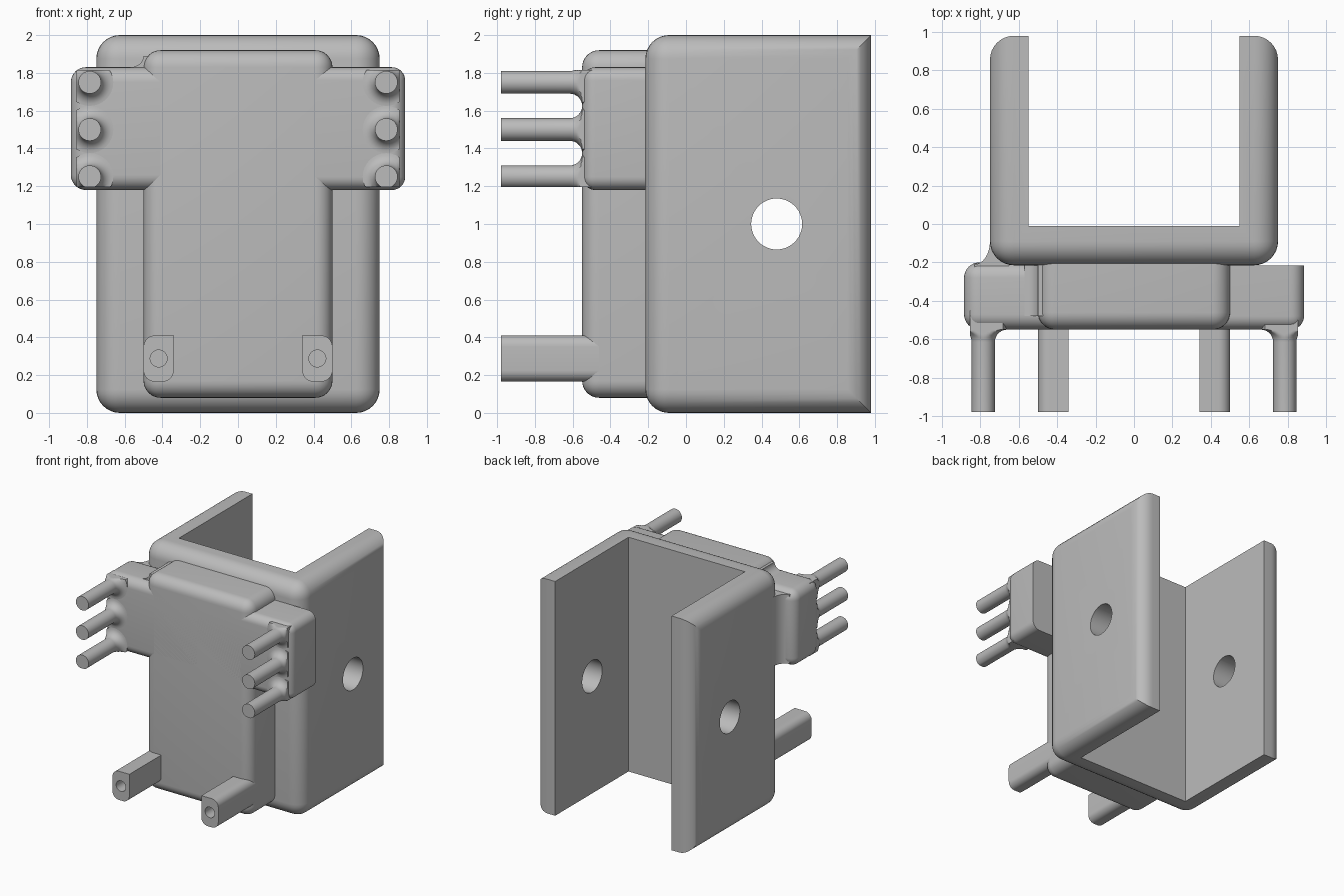
import bpy, bmesh
from math import sin, cos, pi
from mathutils import Vector

cube = bpy.data.objects.get("Cube")
if cube:
    bpy.data.objects.remove(cube, do_unlink=True)

# Single plain grey
grey = bpy.data.materials.new("plain grey")
grey.use_nodes = True
colour = (0.5, 0.5, 0.5, 1)
grey.diffuse_color = colour
grey.node_tree.nodes["Principled BSDF"].inputs["Base Color"].default_value = colour


def make(name, bm):
    bmesh.ops.recalc_face_normals(bm, faces=bm.faces)
    mesh = bpy.data.meshes.new(name)
    bm.to_mesh(mesh)
    bm.free()
    mesh.materials.append(grey)
    ob = bpy.data.objects.new(name, mesh)
    bpy.context.collection.objects.link(ob)
    return ob


def box(name, lo, hi, radius=0, keep_sharp=None):
    """Box with rounded edges, except edges whose midpoint is in keep_sharp."""
    lo, hi = Vector(lo), Vector(hi)
    bm = bmesh.new()
    bmesh.ops.create_cube(bm, size=1)
    for v in bm.verts:
        v.co = (lo + hi) / 2 + v.co * (hi - lo)
    if radius:
        edges = []
        for e in bm.edges:
            mid = (e.verts[0].co + e.verts[1].co) / 2
            if not keep_sharp(mid):
                edges.append(e)
        bmesh.ops.bevel(bm, geom=edges, offset=radius, segments=8,
                        profile=0.5, affect='EDGES', clamp_overlap=True)
    return make(name, bm)


def prism(name, points, depth):
    """Extrude a flat outline of 3D points along a vector."""
    bm = bmesh.new()
    face = bm.faces.new([bm.verts.new(p) for p in points])
    out = bmesh.ops.extrude_face_region(bm, geom=[face])
    for v in out["geom"]:
        if isinstance(v, bmesh.types.BMVert):
            v.co += Vector(depth)
    return make(name, bm)


def lathe(name, profile, centre, axis='y', sides=32, limit=None):
    """Rings of (distance, radius) around the x or y axis, capped."""
    bm = bmesh.new()
    rings = []
    for d, r in profile:
        ring = []
        for i in range(sides):
            a = 2 * pi * i / sides
            u, w = r * cos(a), r * sin(a)
            co = Vector((u, d, w) if axis == 'y' else (d, u, w)) + Vector(centre)
            ring.append(bm.verts.new(limit(co) if limit else co))
        rings.append(ring)
    for a, b in zip(rings, rings[1:]):
        for i in range(sides):
            j = (i + 1) % sides
            bm.faces.new((a[i], a[j], b[j], b[i]))
    bm.faces.new(rings[0])
    bm.faces.new(rings[-1])
    return make(name, bm)


def cut(ob, cutter):
    mod = ob.modifiers.new("cut", 'BOOLEAN')
    mod.operation = 'DIFFERENCE'
    mod.solver = 'EXACT'
    mod.object = cutter
    bpy.context.view_layer.objects.active = ob
    bpy.ops.object.modifier_apply(modifier=mod.name)
    bpy.data.objects.remove(cutter, do_unlink=True)


BACK, FRONT = 0.98, -0.55
parts = []

# U-shaped channel with a cross hole through both arms
channel = box("channel", (-0.75, -0.215, 0), (0.75, BACK, 2), 0.125,
              lambda m: m.y > BACK - 0.01 and abs(m.x) < 0.1)
cut(channel, box("cavity_cutter", (-0.55, -0.01, -1), (0.55, 2, 3)))
cut(channel, lathe("hole_cutter", [(-1, 0.135), (1, 0.135)], (0, 0.48, 1), 'x', 48))
parts.append(channel)

# Front block
parts.append(box("front_block", (-0.5, FRONT, 0.08), (0.5, -0.1, 1.92), 0.09,
                 lambda m: m.y > -0.11))

# Ears: the left one has a square back, the right one is rounded all round
parts.append(box("left_ear", (0, FRONT, 1.18), (0.885, -0.215, 1.83), 0.07,
                 lambda m: m.x < 0.01 or m.y > -0.22))
parts.append(box("right_ear", (-0.885, FRONT, 1.18), (0, -0.2, 1.83), 0.08,
                 lambda m: m.x > -0.01))

# Hollow blends on the right ear: to the channel side and to the block top
arc = [(cos(i * pi / 16), sin(i * pi / 16)) for i in range(9)]
side = [(-0.83 + 0.08 * c, -0.09 - 0.12 * s, 1.21) for c, s in arc]
side += [(-0.83, -0.3, 1.21), (-0.65, -0.3, 1.21), (-0.65, -0.09, 1.21)]
parts.append(prism("right_ear_side_blend", side, (0, 0, 0.59)))
top = [(-0.57 + 0.07 * c, -0.48, 1.89 - 0.06 * s) for c, s in arc]
top += [(-0.57, -0.48, 1.78), (-0.44, -0.48, 1.78), (-0.44, -0.48, 1.89)]
parts.append(prism("right_ear_top_blend", top, (0, 0.3, 0)))


# Pins flare into the ears but stay within their outline
def within_ear(co):
    co.x = max(-0.855, min(0.855, co.x))
    co.z = max(1.195, min(1.815, co.z))
    return co


flare = [(-0.615 + 0.065 * s, 0.125 - 0.065 * c) for c, s in arc]
pin_profile = [(-BACK, 0.06)] + flare + [(-0.45, 0.125)]
for name, sx in (("left", 1), ("right", -1)):
    for level, z in (("lower", 1.25), ("middle", 1.5), ("upper", 1.75)):
        parts.append(lathe(f"{name}_{level}_pin", pin_profile,
                           (sx * 0.785, 0, z), limit=within_ear))

    # Foot peg: three rounded corners, square inner top corner, blind hole
    inner, outer, low, high, r = 0.34, 0.5, 0.165, 0.41, 0.06
    outline = [(inner, high)]
    outline += [(outer - r + r * s, high - r + r * c) for c, s in arc]
    outline += [(outer - r + r * c, low + r - r * s) for c, s in arc]
    outline += [(inner + r - r * s, low + r - r * c) for c, s in arc]
    peg = prism(f"{name}_foot_peg", [(sx * x, -BACK, z) for x, z in outline],
                (0, 0.54, 0))
    cut(peg, lathe("peg_cutter", [(-1.1, 0.045), (-0.75, 0.045)],
                   (sx * 0.42, 0, 0.288)))
    parts.append(peg)

# Smooth rounded surfaces, keep real corners crisp
bpy.ops.object.select_all(action='DESELECT')
for ob in parts:
    ob.select_set(True)
bpy.context.view_layer.objects.active = parts[0]
bpy.ops.object.shade_smooth_by_angle()
